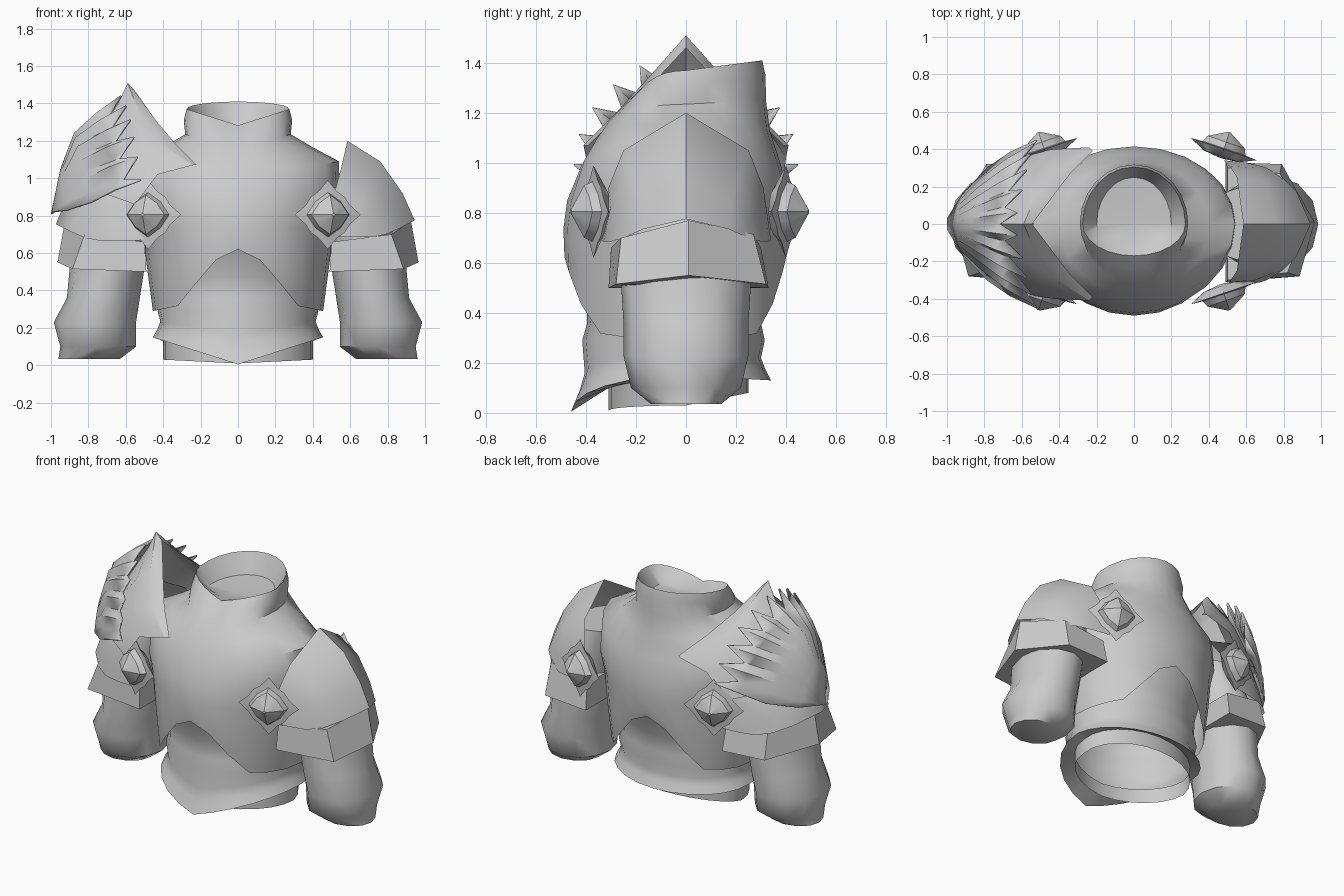
import bpy, bmesh, math
from mathutils import Vector

if "Cube" in bpy.data.objects:
    bpy.data.objects.remove(bpy.data.objects["Cube"])

steel = bpy.data.materials.new("grey_steel")
steel.diffuse_color = (0.6, 0.6, 0.6, 1)
steel.use_nodes = True
steel.node_tree.nodes["Principled BSDF"].inputs["Base Color"].default_value = steel.diffuse_color


def make(name, bm, angle=40, mirror=False):
    """Turn a bmesh into a named object, optionally mirrored to the other side."""
    if mirror:
        geo = bmesh.ops.duplicate(bm, geom=bm.verts[:] + bm.edges[:] + bm.faces[:])["geom"]
        for v in geo:
            if isinstance(v, bmesh.types.BMVert):
                v.co.x *= -1
        bmesh.ops.reverse_faces(bm, faces=[f for f in geo if isinstance(f, bmesh.types.BMFace)])
    bmesh.ops.remove_doubles(bm, verts=bm.verts, dist=0.0005)
    bmesh.ops.recalc_face_normals(bm, faces=bm.faces)
    me = bpy.data.meshes.new(name)
    bm.to_mesh(me)
    bm.free()
    me.materials.append(steel)
    ob = bpy.data.objects.new(name, me)
    bpy.context.collection.objects.link(ob)
    bpy.ops.object.select_all(action='DESELECT')
    ob.select_set(True)
    bpy.context.view_layer.objects.active = ob
    if angle:
        bpy.ops.object.shade_smooth_by_angle(angle=math.radians(angle))
    return ob


def grid(rows, closed=False, cap_start=False, cap_end=False):
    """Skin a list of equal-length point rows."""
    bm = bmesh.new()
    vs = [[bm.verts.new(p) for p in r] for r in rows]
    n = len(rows[0])
    for a, b in zip(vs, vs[1:]):
        for i in range(n if closed else n - 1):
            j = (i + 1) % n
            bm.faces.new((a[i], a[j], b[j], b[i]))
    if cap_start:
        bm.faces.new(vs[0])
    if cap_end:
        bm.faces.new(vs[-1])
    return bm


def ring(rx, yf, yb, z, n=24, cx=0):
    """Oval with separate front/back depth; z is a number or f(side, front)."""
    pts = []
    for i in range(n):
        a = 2 * math.pi * i / n
        c, s = math.cos(a), math.sin(a)
        pts.append((cx + rx * c, s * (yb if s > 0 else -yf), z(c, s) if callable(z) else z))
    return pts


def tilt(front, side, back):
    """Height rule for a ring: front, side and back heights."""
    return lambda c, s: side + ((back - side) * s if s > 0 else (front - side) * (1 - abs(c)))


def sym(half):
    """Mirror a half row (centre first) across y."""
    return [(x, -y, z) for x, y, z in reversed(half[1:])] + list(half)


# Chest shell: filled low collar, sloping shoulders and arched lower edge
def arch(c, s):
    c = abs(c)
    if c < 0.32:
        return 0.62 - 0.07 * c / 0.32
    if c < 0.68:
        return 0.55 - 0.23 * (c - 0.32) / 0.36
    return 0.32 - 0.03 * (c - 0.68) / 0.32


chest = [
    ring(0.02, -0.02, 0.06, 1.265),
    ring(0.20, -0.09, 0.25, tilt(1.27, 1.27, 1.28)),
    ring(0.275, -0.17, 0.305, tilt(1.283, 1.37, 1.41)),
    ring(0.29, -0.24, 0.318, tilt(1.225, 1.31, 1.35)),
    ring(0.282, -0.32, 0.32, tilt(1.14, 1.235, 1.25)),
    ring(0.40, -0.37, 0.335, tilt(1.07, 1.165, 1.13)),
    ring(0.54, -0.42, 0.38, tilt(0.985, 1.09, 0.99)),
    ring(0.545, -0.475, 0.415, 0.85),
    ring(0.51, -0.49, 0.415, 0.74),
    ring(0.49, -0.488, 0.41, lambda c, s: max(0.55, arch(c, s) + 0.04)),
    ring(0.455, -0.485, 0.40, arch),
]
make("chest_shell", grid(chest, True, cap_start=True), 50)

# Hollowed belly, flared pointed belt and short open skirt
belly = [
    ring(0.445, -0.47, 0.39, 0.63),
    ring(0.41, -0.40, 0.32, 0.47),
    ring(0.41, -0.395, 0.30, 0.36),
    ring(0.43, -0.415, 0.315, 0.29),
    ring(0.415, -0.405, 0.30, tilt(0.16, 0.235, 0.22)),
    ring(0.432, -0.425, 0.315, tilt(0.09, 0.19, 0.18)),
    ring(0.455, -0.46, 0.34, tilt(0.005, 0.15, 0.13)),
    ring(0.40, -0.31, 0.25, tilt(0.10, 0.13, 0.18)),
    ring(0.40, -0.31, 0.25, tilt(0.01, 0.03, 0.08)),
]
make("belly_and_belt", grid(belly, True), 50)

# Arms: (z, inner x, outer x, half depth); the elbow ring is pointed outward
arm_rows = [(0.95, 0.42, 0.74, 0.20), (0.72, 0.48, 0.84, 0.25), (0.52, 0.50, 0.90, 0.26),
            (0.36, 0.525, 0.915, 0.25), (0.23, 0.545, 0.985, 0.25), (0.10, 0.545, 0.95, 0.22),
            (0.035, 0.63, 0.96, 0.14)]
rows = [ring((b - a) / 2, -d, d, z, 12, (a + b) / 2) for z, a, b, d in arm_rows]
make("arms", grid(rows, True, True, True), 45, mirror=True)

# Faceted upper arm bands
top = [(0.50, -0.30, 0.66), (0.82, -0.26, 0.70), (0.925, 0.01, 0.77),
       (0.78, 0.27, 0.715), (0.50, 0.30, 0.66)]
low = [(0.49, -0.31, 0.50), (0.885, -0.28, 0.515), (0.965, 0.01, 0.55),
       (0.79, 0.32, 0.515), (0.49, 0.33, 0.50)]
make("arm_bands", grid([top, low], True, True, True), 0, mirror=True)

# Domed shoulder plates
plate = [
    sym([(0.585, 0, 1.20), (0.55, 0.25, 1.05), (0.51, 0.31, 0.90), (0.48, 0.34, 0.69)]),
    sym([(0.76, 0, 1.09), (0.71, 0.22, 0.97), (0.65, 0.30, 0.83), (0.59, 0.33, 0.685)]),
    sym([(0.88, 0, 0.92), (0.82, 0.18, 0.85), (0.75, 0.26, 0.77), (0.68, 0.31, 0.685)]),
    sym([(0.945, 0, 0.775), (0.87, 0.17, 0.735), (0.79, 0.25, 0.70), (0.71, 0.30, 0.685)]),
]
make("shoulder_plate", grid(plate), 50)
big = [[(-x * 1.03, y * 1.08, z if z > 0.8 else z - 0.02) for x, y, z in r] for r in plate]
make("large_shoulder_lower_plate", grid(big), 50)

# Tall winged fin on the large shoulder
fin = [
    sym([(-0.545, 0, 1.46), (-0.44, 0.14, 1.31), (-0.34, 0.27, 1.19), (-0.22, 0.39, 1.07)]),
    sym([(-0.59, 0.0, 1.51), (-0.52, 0.16, 1.33), (-0.42, 0.29, 1.19), (-0.24, 0.41, 1.07)]),
    sym([(-0.64, 0, 1.40), (-0.60, 0.19, 1.27), (-0.54, 0.32, 1.13), (-0.43, 0.40, 1.02)]),
    sym([(-0.88, 0, 1.02), (-0.83, 0.17, 0.98), (-0.72, 0.30, 0.92), (-0.55, 0.38, 0.86)]),
]
make("large_shoulder_fin", grid(fin), 30)

# Fan of ridged feathers sweeping up from the outer tip of the large shoulder
N = 11
rows = [[], [], [], [], []]
for i in range(-N, N + 1):
    a = i / N
    odd = i % 2 == 0
    lift = Vector((-0.5, 0.7 * a, 0.4)) * (-0.03 if odd else 0.03)
    tip = Vector((-0.645 + 0.13 * abs(a) ** 0.7, 0.44 * math.sin(a * math.pi / 2),
                  1.45 - 0.46 * abs(a) ** 1.5))
    mid = Vector((-0.87 + 0.09 * a * a, 0.29 * a, 1.24 - 0.37 * a * a))
    rows[0].append((-1, 0.03 * a, 0.81 + 0.01 * a * a))
    rows[1].append((-0.95 + 0.03 * a * a, 0.16 * a, 1.05 - 0.22 * a * a))
    rows[2].append(mid + lift * 0.5)
    rows[3].append(mid.lerp(tip, 0.5) + lift)
    rows[4].append(mid.lerp(tip, 0.6) + lift if odd else tip + lift * 0.5)
feathers = make("shoulder_feathers", grid(rows), 60)
mod = feathers.modifiers.new("thickness", 'SOLIDIFY')
mod.thickness = 0.012

# Spiked studs at the front and back of both armpits
for label, side, centre in (("front", -1, -0.37), ("back", 1, 0.40)):
    nrm = Vector((0.32, 0.95 * side, 0))
    tan = Vector((0.95, -0.32 * side, 0))
    stud = []
    for tip_r, mid_r, h in ((0.01, 0.01, -0.05), (0.10, 0.10, -0.04), (0.185, 0.135, 0.0),
                            (0.12, 0.10, 0.005), (0.105, 0.088, 0.04), (0.06, 0.05, 0.065),
                            (0.008, 0.008, 0.095)):
        pts = []
        for i in range(16):
            t = math.pi * i / 8
            r = tip_r if i % 4 == 0 else mid_r
            pts.append(Vector((0.48, centre, 0.805)) + nrm * h
                       + tan * r * math.cos(t) + Vector((0, 0, r * math.sin(t))))
        stud.append(pts)
    make(label + "_studs", grid(stud, True, True, True), 35, mirror=True)
